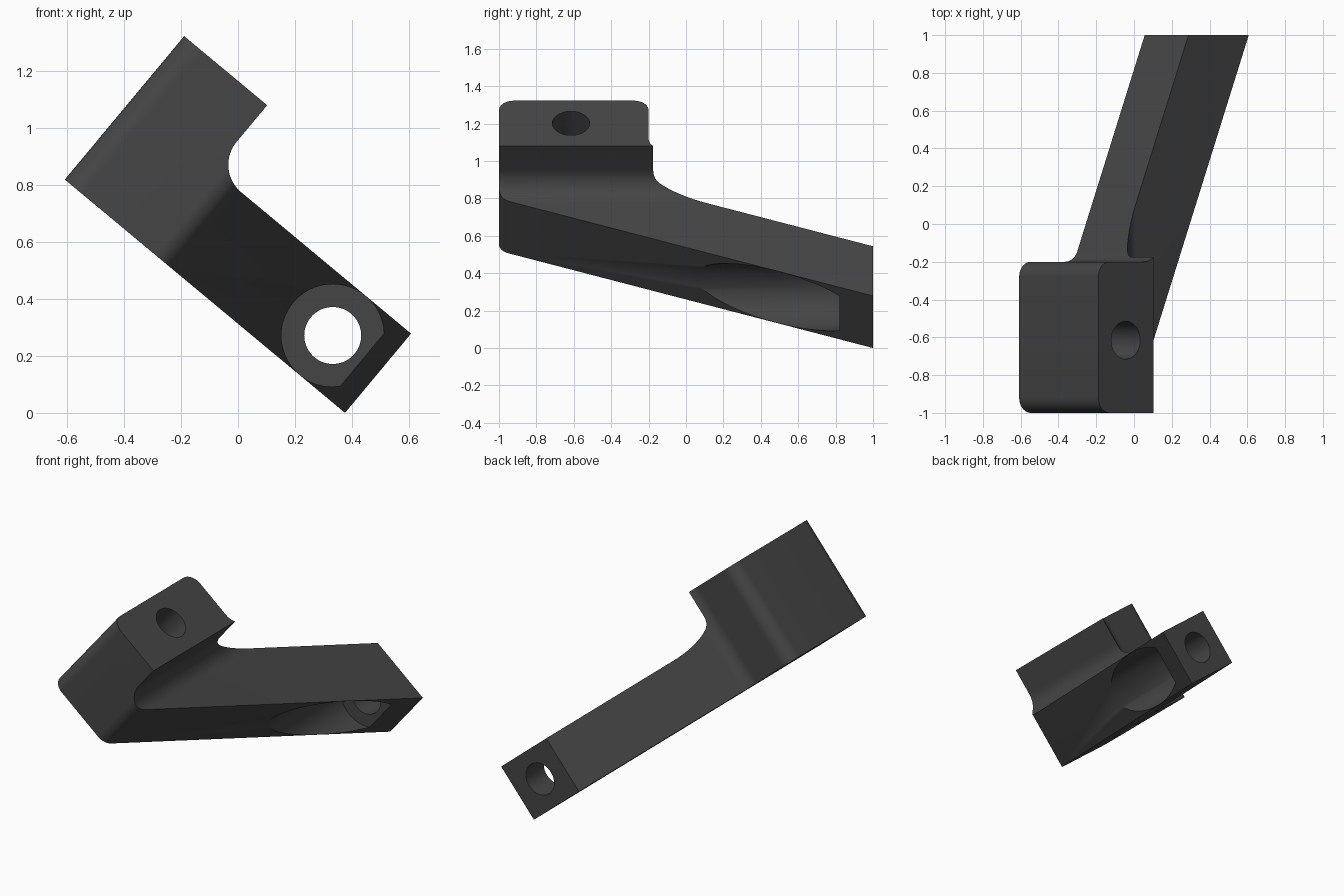
import bpy, bmesh, math
from mathutils import Vector, Matrix

if "Cube" in bpy.data.objects:
    bpy.data.objects.remove(bpy.data.objects["Cube"])

# Local frame: X along the arm, Y depth, Z across the arm; tilted about Y
TILT = math.atan2(0.6398, 0.7686)
FRAME = Matrix.Translation((-0.608, 0, 0.819)) @ Matrix.Rotation(TILT, 4, 'Y')


def rounded(corners, steps=10):
    """Polygon from (x, y, radius) corners, with arcs at radius > 0."""
    out = []
    n = len(corners)
    for i, (x, y, r) in enumerate(corners):
        p = Vector((x, y))
        if r == 0:
            out.append(p)
            continue
        a = (Vector(corners[i - 1][:2]) - p).normalized()
        b = (Vector(corners[(i + 1) % n][:2]) - p).normalized()
        half = a.angle(b) / 2
        c = p + (a + b).normalized() * (r / math.sin(half))
        start = p + a * (r / math.tan(half)) - c
        end = p + b * (r / math.tan(half)) - c
        sweep = math.atan2(start.x * end.y - start.y * end.x, start.dot(end))
        for k in range(steps + 1):
            t = sweep * k / steps
            out.append(c + Matrix.Rotation(t, 2) @ start)
    return out


def prism(name, points, place, low, high):
    """Extrude a 2D outline; place(a, b, h) gives the 3D point."""
    bm = bmesh.new()
    face = bm.faces.new([bm.verts.new(place(p.x, p.y, low)) for p in points])
    ext = bmesh.ops.extrude_face_region(bm, geom=[face])
    shift = Vector(place(0, 0, high)) - Vector(place(0, 0, low))
    bmesh.ops.translate(bm, vec=shift,
                        verts=[v for v in ext["geom"] if isinstance(v, bmesh.types.BMVert)])
    bmesh.ops.recalc_face_normals(bm, faces=bm.faces)
    mesh = bpy.data.meshes.new(name)
    bm.to_mesh(mesh)
    bm.free()
    ob = bpy.data.objects.new(name, mesh)
    bpy.context.collection.objects.link(ob)
    ob.matrix_world = FRAME
    return ob


def circle(x, y, r, n=64):
    return [Vector((x + r * math.cos(2 * math.pi * k / n),
                    y + r * math.sin(2 * math.pi * k / n))) for k in range(n)]


def across(a, b, h):      # outline in X-Y, extruded along Z
    return (a, b, h)


def along_depth(a, b, h):  # outline in X-Z, extruded along Y
    return (a, h, b)


# Clamp block and swept arm as one plan outline
plan = rounded([(0, -1, 0.08), (0.468, -1, 0.08), (1.28, 1, 0),
                (0.865, 1, 0), (0.378, -0.2, 0.09), (0, -0.2, 0.08)])
bracket = prism("bracket", plan, across, 0, 0.655)

# Cutters: step above the arm, end bore, counterbore, block hole
step = rounded([(0.379, 0.362, 0.125), (1.6, 0.362, 0), (1.6, 0.9, 0), (0.379, 0.9, 0)], 16)
cutters = [
    prism("step_cutter", step, along_depth, -1.3, 1.3),
    prism("counterbore_cutter", circle(1.073, 0.181, 0.180), along_depth, -1.2, 0.82),
    prism("end_bore_cutter", circle(1.073, 0.181, 0.1), along_depth, 0.5, 1.2),
    prism("block_hole_cutter", circle(0.189, -0.615, 0.1), across, -0.2, 0.9),
]
bpy.context.view_layer.objects.active = bracket
bracket.select_set(True)
for cutter in cutters:
    cutter.hide_render = True
    mod = bracket.modifiers.new(cutter.name, 'BOOLEAN')
    mod.operation = 'DIFFERENCE'
    mod.solver = 'EXACT'
    mod.object = cutter
    bpy.ops.object.modifier_apply(modifier=mod.name)
for cutter in cutters:
    bpy.data.objects.remove(cutter)

# Finish
grey = bpy.data.materials.new("dark grey")
grey.diffuse_color = (0.06, 0.06, 0.06, 1)
grey.use_nodes = True
grey.node_tree.nodes["Principled BSDF"].inputs["Base Color"].default_value = grey.diffuse_color
bracket.data.materials.clear()
bracket.data.materials.append(grey)
bpy.ops.object.shade_smooth_by_angle(angle=math.radians(30))
